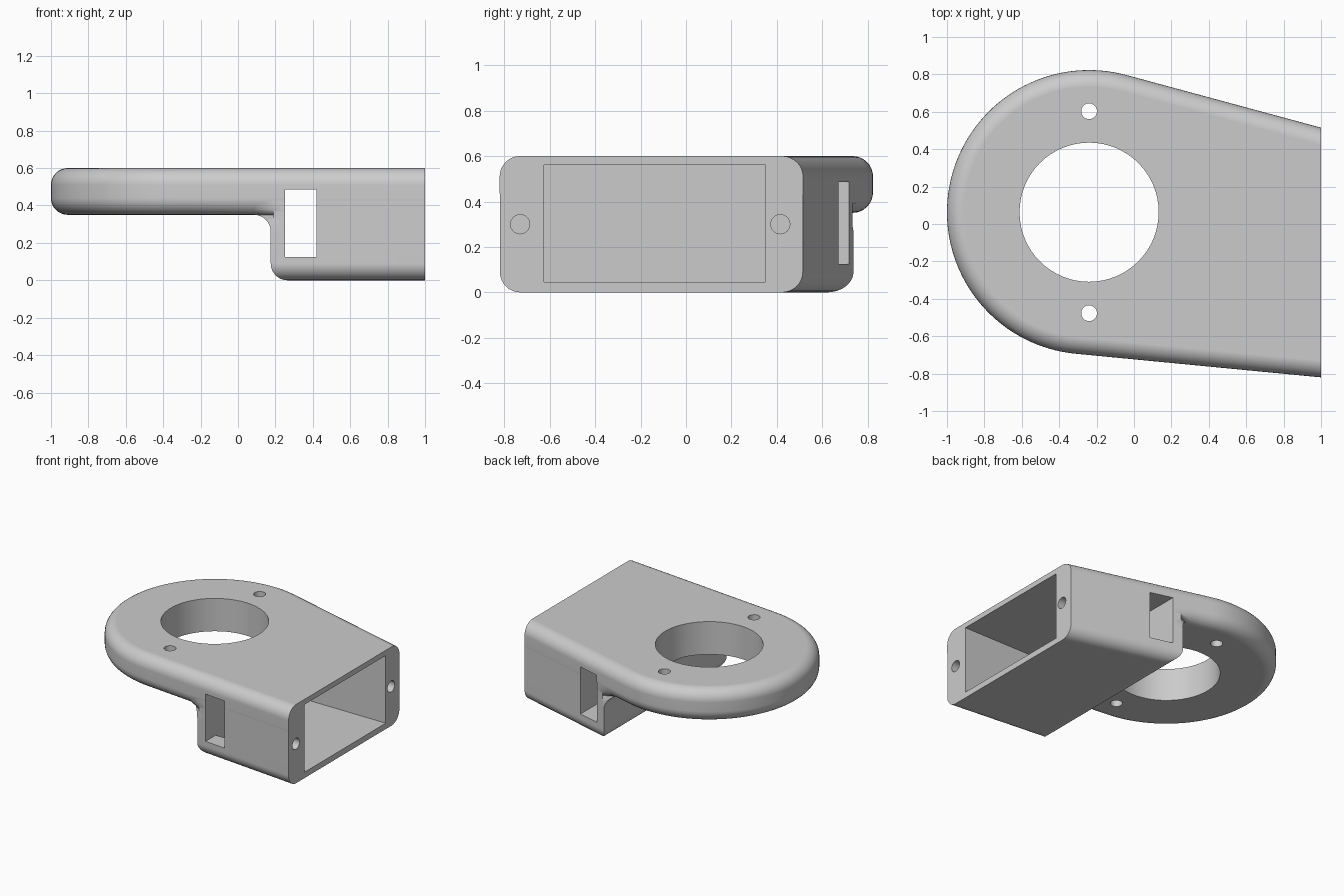
import bpy, bmesh, math

cube = bpy.data.objects.get("Cube")
if cube:
    bpy.data.objects.remove(cube, do_unlink=True)

CX, CY, R = -0.24, 0.063, 0.76        # rounded head
END, OVER = 1.0, 1.05                 # flat open end, and overshoot trimmed later
FRONT_Y, BACK_Y = -0.82, 0.515        # sides at the open end
TOP, PLATE_Z, FIL = 0.6, 0.35, 0.09
BOX_X, SEG = 0.175, 8

grey = bpy.data.materials.new("light_grey")
grey.use_nodes = True
grey.diffuse_color = (0.6, 0.6, 0.6, 1)
grey.node_tree.nodes["Principled BSDF"].inputs["Base Color"].default_value = (0.6, 0.6, 0.6, 1)


def tangent_angle(y, sign):
    """Direction of the normal of the side running from the head to the open end."""
    dx, dy = END - CX, y - CY
    return math.atan2(dy, dx) + sign * math.acos(R / math.hypot(dx, dy))


BACK, FRONT = tangent_angle(BACK_Y, 1), tangent_angle(FRONT_Y, -1)


def side(x, angle, inset):
    y = CY + (R - inset - math.cos(angle) * (x - CX)) / math.sin(angle)
    return (x, y)


def bulge(t):
    """Inset of a quarter round, t from 0 (tangent) to 1 (edge)."""
    return FIL * (1 - math.sqrt(max(0.0, 1 - t * t)))


def head_outline(inset, n=72):
    sweep = FRONT + 2 * math.pi - BACK
    arc = [(CX + (R - inset) * math.cos(BACK + sweep * i / n),
            CY + (R - inset) * math.sin(BACK + sweep * i / n)) for i in range(n + 1)]
    return [side(OVER, BACK, inset)] + arc + [side(OVER, FRONT, inset)]


def box_outline(inset, x, tip_inset):
    mid = max(x + 0.015, min(BOX_X + 0.015, x + 0.2))
    i = inset + 0.001
    return [side(OVER, BACK, i), side(mid, BACK, i), side(x, BACK, i + tip_inset),
            side(x, FRONT, i + tip_inset), side(mid, FRONT, i), side(OVER, FRONT, i)]


def loft(name, loops):
    """Skin a stack of (outline, z) loops and cap both ends."""
    bm = bmesh.new()
    rings = [[bm.verts.new((x, y, z)) for x, y in pts] for pts, z in loops]
    n = len(rings[0])
    for a, b in zip(rings, rings[1:]):
        for i in range(n):
            j = (i + 1) % n
            bm.faces.new((a[i], a[j], b[j], b[i]))
    bm.faces.new(rings[0][::-1])
    bm.faces.new(rings[-1])
    bmesh.ops.recalc_face_normals(bm, faces=bm.faces)
    mesh = bpy.data.meshes.new(name)
    bm.to_mesh(mesh)
    bm.free()
    obj = bpy.data.objects.new(name, mesh)
    bpy.context.collection.objects.link(obj)
    mesh.materials.append(grey)
    return obj


def combine(target, other, operation):
    mod = target.modifiers.new("combine", "BOOLEAN")
    mod.operation, mod.object, mod.solver = operation, other, "EXACT"
    bpy.context.view_layer.objects.active = target
    bpy.ops.object.modifier_apply(modifier=mod.name)
    bpy.data.objects.remove(other, do_unlink=True)


def block(x0, x1, y0, y1, z0, z1):
    corners = [(x0, y0), (x1, y0), (x1, y1), (x0, y1)]
    return loft("cutter", [(corners, z0), (corners, z1)])


def rod(center, radius, depth, along_x=False):
    bpy.ops.mesh.primitive_cylinder_add(vertices=64, radius=radius, depth=depth, location=center,
                                        rotation=(0, math.pi / 2 if along_x else 0, 0))
    obj = bpy.context.object
    obj.data.materials.append(grey)
    return obj


steps = [i / SEG for i in range(SEG + 1)]
quarter = [math.sin(t * math.pi / 2) for t in steps]

# Head plate with rounded upper and lower rims
rim = [(head_outline(bulge(t)), PLATE_Z + FIL * (1 - t)) for t in reversed(quarter)]
rim += [(head_outline(bulge(t)), TOP - FIL * (1 - t)) for t in quarter]
bracket = loft("bracket_body", rim)

# Hollow end block: rounded bottom, upright wall, then a flare into the plate
stack = [(box_outline(bulge(t), BOX_X + bulge(t), 0), FIL * (1 - t)) for t in reversed(quarter)]
stack += [(box_outline(0, BOX_X - bulge(t), bulge(t)), PLATE_Z - FIL * (1 - t)) for t in quarter]
stack += [(box_outline(0, BOX_X - FIL, bulge(t)), PLATE_Z + FIL * (1 - t))
          for t in reversed(quarter[:-1])]
combine(bracket, loft("end_block", stack), "UNION")

# Flat open end, cavity, side slot, then the round holes
cutters = [block(END, 1.3, -1, 1, -0.2, 0.8),
           block(0.249, 1.2, -0.625, 0.35, 0.045, 0.56),
           block(0.25, 0.42, -1, 1, 0.125, 0.485),
           rod((CX, CY, 0.4), 0.372, 1)]
cutters += [rod((CX, CY + s * 0.54, 0.4), 0.042, 1) for s in (-1, 1)]
cutters += [rod((END, y, 0.3), 0.042, 0.4, True) for y in (-0.73, 0.415)]
for cutter in cutters:
    combine(bracket, cutter, "DIFFERENCE")

# Smooth rounds with crisp machined edges
bpy.ops.object.select_all(action="DESELECT")
bracket.select_set(True)
bpy.context.view_layer.objects.active = bracket
bpy.ops.object.shade_smooth_by_angle(angle=math.radians(32))
weighted = bracket.modifiers.new("even_shading", "WEIGHTED_NORMAL")
weighted.keep_sharp = True
